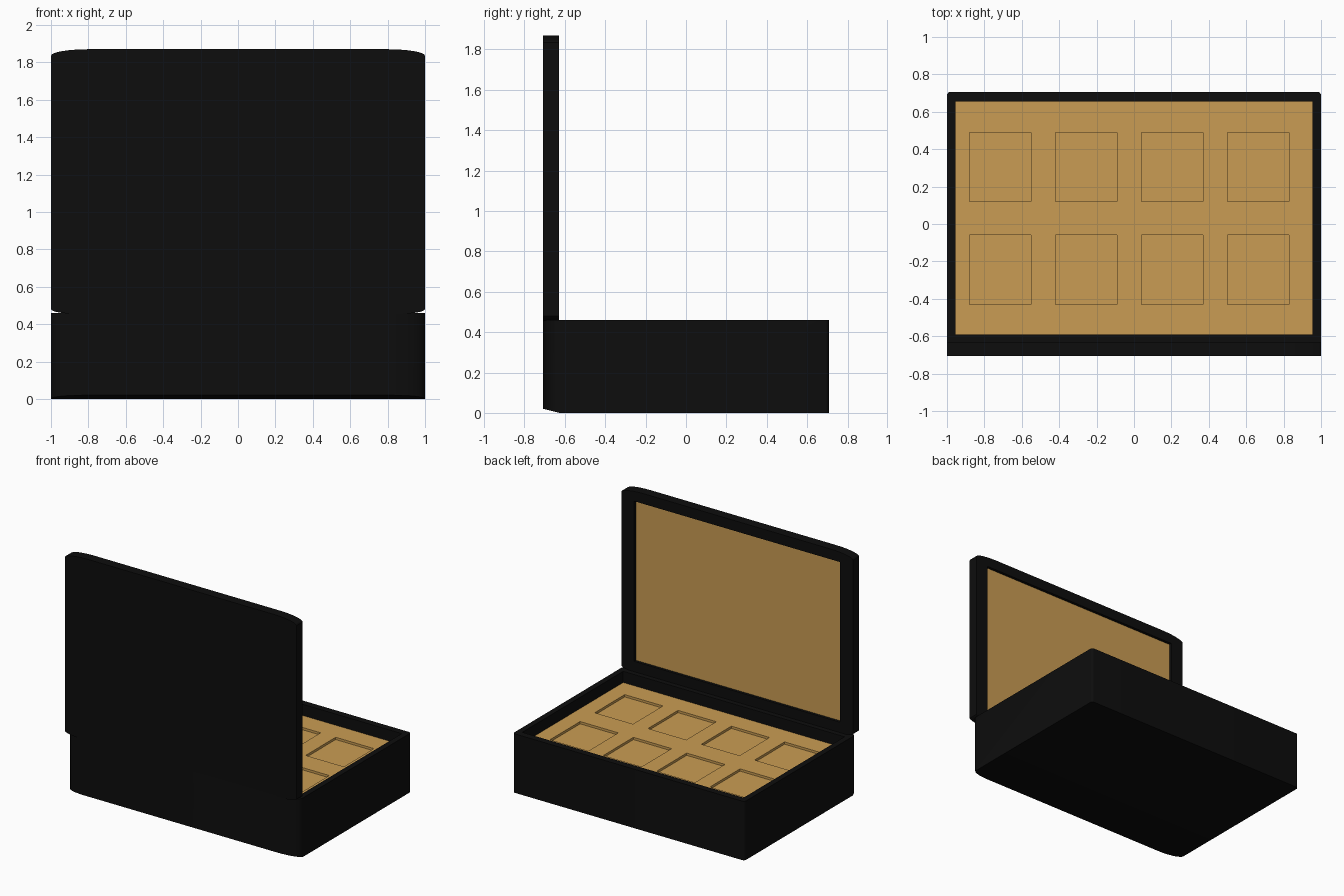
import bpy, bmesh, math
from mathutils import Vector

if "Cube" in bpy.data.objects:
    bpy.data.objects.remove(bpy.data.objects["Cube"])


def material(name, rgb):
    m = bpy.data.materials.new(name)
    m.diffuse_color = (*rgb, 1)
    m.use_nodes = True
    m.node_tree.nodes["Principled BSDF"].inputs["Base Color"].default_value = m.diffuse_color
    return m


BLACK = material("matte black", (0.004, 0.004, 0.004))
TAN = material("tan lining", (0.59, 0.335, 0.087))


def finish(bm, name, mat):
    bmesh.ops.recalc_face_normals(bm, faces=bm.faces)
    me = bpy.data.meshes.new(name)
    bm.to_mesh(me)
    bm.free()
    ob = bpy.data.objects.new(name, me)
    bpy.context.collection.objects.link(ob)
    me.materials.append(mat)
    return ob


def box(name, lo, hi, mat):
    bm = bmesh.new()
    bmesh.ops.create_cube(bm, size=1)
    lo, hi = Vector(lo), Vector(hi)
    for v in bm.verts:
        v.co = Vector([(lo[i] + hi[i]) / 2 + v.co[i] * (hi[i] - lo[i]) for i in range(3)])
    return finish(bm, name, mat)


def rounded_outline(half, low, high, r_low, r_high, steps=6):
    """Rectangle with elliptical corners; r_low and r_high are (width, height)."""
    right = []
    for i in range(steps + 1):
        a = math.pi / 2 * i / steps
        right.append((half - r_low[0] * (1 - math.sin(a)), low + r_low[1] * (1 - math.cos(a))))
    for i in range(steps + 1):
        a = math.pi / 2 * i / steps
        right.append((half - r_high[0] * (1 - math.cos(a)), high - r_high[1] * (1 - math.sin(a))))
    return right + [(-u, v) for u, v in reversed(right)]


def prism(points, offset):
    bm = bmesh.new()
    face = bm.faces.new([bm.verts.new(p) for p in points])
    ext = bmesh.ops.extrude_face_region(bm, geom=[face])
    bmesh.ops.translate(bm, vec=offset,
                        verts=[g for g in ext["geom"] if isinstance(g, bmesh.types.BMVert)])
    return bm


def cut(target, cutter):
    cutter.hide_render = True
    mod = target.modifiers.new("cut", 'BOOLEAN')
    mod.operation = 'DIFFERENCE'
    mod.solver = 'EXACT'
    mod.object = cutter
    bpy.context.view_layer.objects.active = target
    bpy.ops.object.modifier_apply(modifier=mod.name)
    bpy.data.objects.remove(cutter)


def smooth(ob):
    bpy.ops.object.select_all(action='DESELECT')
    ob.select_set(True)
    bpy.context.view_layer.objects.active = ob
    bpy.ops.object.shade_smooth_by_angle(angle=math.radians(30))


# base: deep tray body with soft corners and a shallow slope under the hinge side
plan = rounded_outline(1, -0.707, 0.707, (0.17, 0.077), (0.02, 0.02))
bm = prism([(x, y, 0) for x, y in plan], (0, 0, 0.46))
res = bmesh.ops.bisect_plane(bm, geom=bm.verts[:] + bm.edges[:] + bm.faces[:],
                             plane_co=(0, -0.625, 0), plane_no=(0, -0.02, -0.082),
                             clear_outer=True)
bmesh.ops.holes_fill(bm, edges=[e for e in bm.edges if e.is_boundary], sides=0)
base = finish(bm, "base", BLACK)
cut(base, box("base_cutter", (-0.955, -0.59, 0.30), (0.955, 0.655, 0.6), BLACK))
smooth(base)

# lining: padded insert with two rows of four square pockets
lining = box("lining", (-0.955, -0.59, 0.29), (0.955, 0.655, 0.373), TAN)
for row in range(2):
    for col in range(4):
        x1, y0 = 0.83 - 0.46 * col, -0.43 + 0.55 * row
        cut(lining, box("pocket_cutter", (x1 - 0.33, y0, 0.355), (x1, y0 + 0.37, 0.5), TAN))

# lid: upright panel with gently rounded corners and a recessed inner face
front = rounded_outline(1, 0.455, 1.87, (0.15, 0.025), (0.2, 0.035))
lid = finish(prism([(x, -0.707, z) for x, z in front], (0, 0.077, 0)), "lid", BLACK)
cut(lid, box("lid_cutter", (-0.89, -0.66, 0.54), (0.89, -0.5, 1.79), BLACK))
smooth(lid)

# lid lining: tan sheet inside the recess
box("lid_lining", (-0.89, -0.665, 0.54), (0.89, -0.652, 1.79), TAN)
